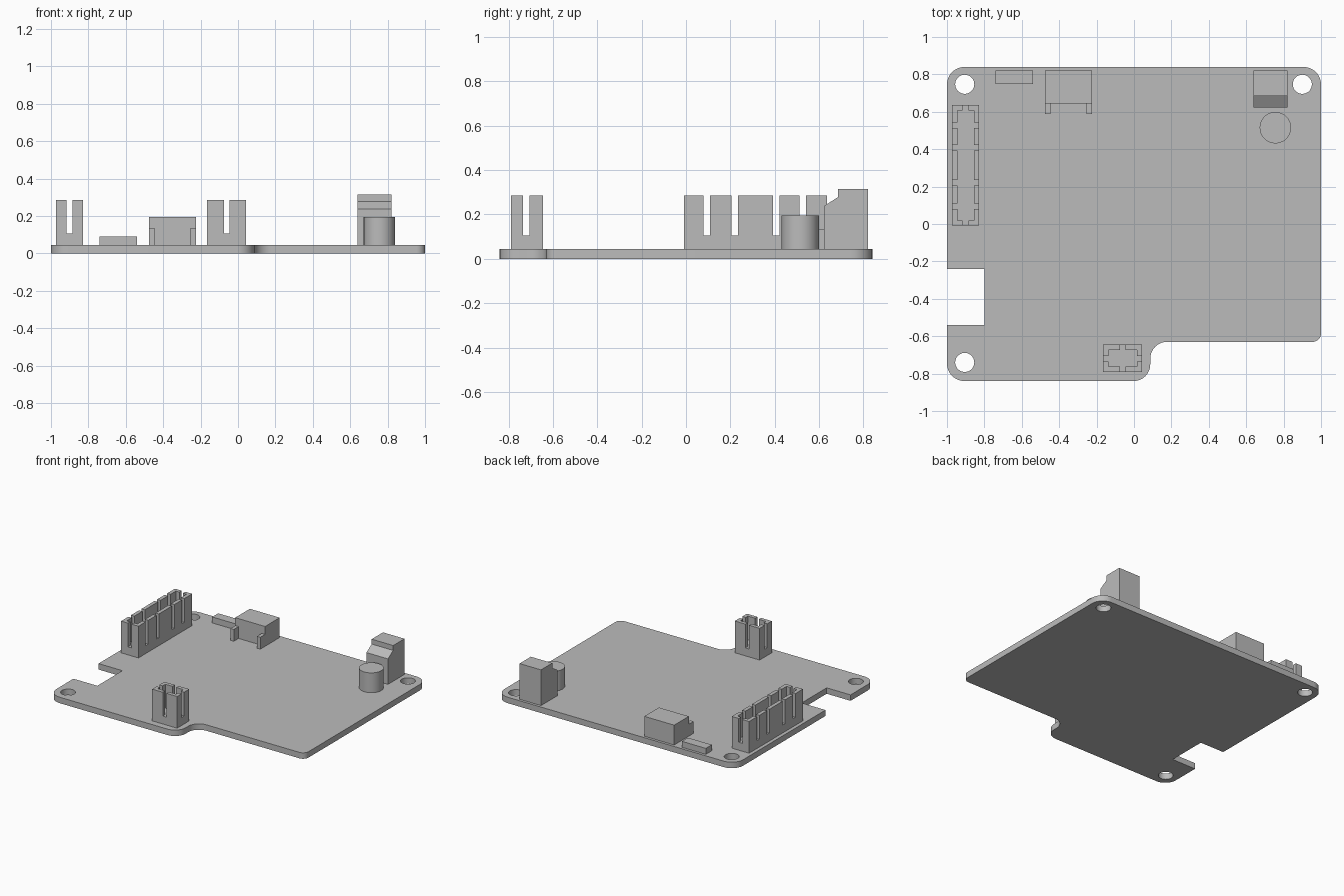
import bpy, bmesh, math
from mathutils import Vector

cube = bpy.data.objects.get("Cube")
if cube:
    bpy.data.objects.remove(cube, do_unlink=True)

grey = bpy.data.materials.new("plain grey")
grey.use_nodes = True
grey.diffuse_color = (0.5, 0.5, 0.5, 1)
grey.node_tree.nodes["Principled BSDF"].inputs["Base Color"].default_value = (0.5, 0.5, 0.5, 1)

BOARD = 0.045   # board thickness


def finish(name, bm):
    bmesh.ops.recalc_face_normals(bm, faces=bm.faces)
    mesh = bpy.data.meshes.new(name)
    bm.to_mesh(mesh)
    bm.free()
    mesh.materials.append(grey)
    obj = bpy.data.objects.new(name, mesh)
    bpy.context.collection.objects.link(obj)
    return obj


def prism(name, points, direction):
    """Extrude a closed 3D polygon along a direction."""
    bm = bmesh.new()
    face = bm.faces.new([bm.verts.new(p) for p in points])
    new = bmesh.ops.extrude_face_region(bm, geom=[face], use_keep_orig=True)["geom"]
    bmesh.ops.translate(bm, vec=direction, verts=[v for v in new if isinstance(v, bmesh.types.BMVert)])
    return finish(name, bm)


def box(name, x0, x1, y0, y1, z0, z1):
    return prism(name, [(x0, y0, z0), (x1, y0, z0), (x1, y1, z0), (x0, y1, z0)], (0, 0, z1 - z0))


def cylinder(name, x, y, r, z0, z1):
    ring = [(x + r * math.cos(math.tau * i / 48), y + r * math.sin(math.tau * i / 48), z0) for i in range(48)]
    return prism(name, ring, (0, 0, z1 - z0))


def cut(obj, cutters):
    for c in cutters:
        c.hide_render = True
        mod = obj.modifiers.new("cut", "BOOLEAN")
        mod.operation, mod.solver, mod.object = "DIFFERENCE", "EXACT", c
    bpy.context.view_layer.update()
    graph = bpy.context.evaluated_depsgraph_get()
    mesh = bpy.data.meshes.new_from_object(obj.evaluated_get(graph))
    obj.modifiers.clear()
    obj.data = mesh
    for c in cutters:
        bpy.data.objects.remove(c, do_unlink=True)


def smooth(obj):
    bpy.ops.object.select_all(action="DESELECT")
    obj.select_set(True)
    bpy.context.view_layer.objects.active = obj
    bpy.ops.object.shade_smooth_by_angle(angle=math.radians(30))


def rounded(corners, steps=12):
    """Outline with an arc of the given radius at each right-angled corner."""
    out = []
    for i, (x, y, r) in enumerate(corners):
        p = Vector((x, y, 0))
        if not r:
            out.append(p)
            continue
        a = (Vector((*corners[i - 1][:2], 0)) - p).normalized()
        b = (Vector((*corners[(i + 1) % len(corners)][:2], 0)) - p).normalized()
        centre = p + r * (a + b)
        for k in range(steps + 1):
            t = math.pi / 2 * k / steps
            out.append(centre - r * (b * math.cos(t) + a * math.sin(t)))
    return out


# Circuit board with side notch, stepped front edge and screw holes
outline = rounded([(-1, -0.84, 0.095), (0.087, -0.84, 0.09), (0.087, -0.63, 0.09), (1, -0.63, 0.045),
                   (1, 0.84, 0.095), (-1, 0.84, 0.095),
                   (-1, -0.24, 0), (-0.8, -0.24, 0), (-0.8, -0.54, 0), (-1, -0.54, 0)])
board = prism("board", outline, (0, 0, BOARD))
cut(board, [cylinder("hole_cutter", x, y, 0.051, -0.1, 0.2)
            for x, y in ((-0.905, 0.747), (0.9, 0.747), (-0.905, -0.74))])
smooth(board)


# Open pin sockets with slotted walls
def socket(name, x0, x1, y0, y1, x_slots, y_slots, top=0.285, floor=0.105, wall=0.028, half=0.015):
    body = box(name, x0, x1, y0, y1, BOARD, top)
    cutters = [box("cavity_cutter", x0 + wall, x1 - wall, y0 + wall, y1 - wall, floor, top + 0.1)]
    for x in x_slots:
        cutters.append(box("slot_cutter", x - half, x + half, y0 - 0.1, y1 + 0.1, floor, top + 0.1))
    for y in y_slots:
        cutters.append(box("slot_cutter", x0 - 0.1, x1 + 0.1, y - half, y + half, floor, top + 0.1))
    cut(body, cutters)


socket("long_socket", -0.973, -0.828, -0.008, 0.635, [-0.901], [0.094, 0.22, 0.407, 0.527])
socket("short_socket", -0.165, 0.043, -0.79, -0.645, [-0.061], [-0.72])

# Low chip and edge connector with two arms
box("low_chip", -0.74, -0.54, 0.748, 0.82, BOARD, 0.09)
box("edge_connector", -0.475, -0.225, 0.645, 0.82, BOARD, 0.195)
for side, x in (("right", -0.475), ("left", -0.253)):
    box("connector_arm_" + side, x, x + 0.028, 0.588, 0.645, BOARD, 0.135)

# Tall connector with stepped, sloping front
profile = [(0.82, BOARD), (0.82, 0.315), (0.685, 0.315), (0.685, 0.278), (0.622, 0.238), (0.622, BOARD)]
prism("tall_connector", [(0.64, y, z) for y, z in profile], (0.18, 0, 0))

# Round capacitor
smooth(cylinder("capacitor", 0.756, 0.515, 0.084, BOARD, 0.195))
